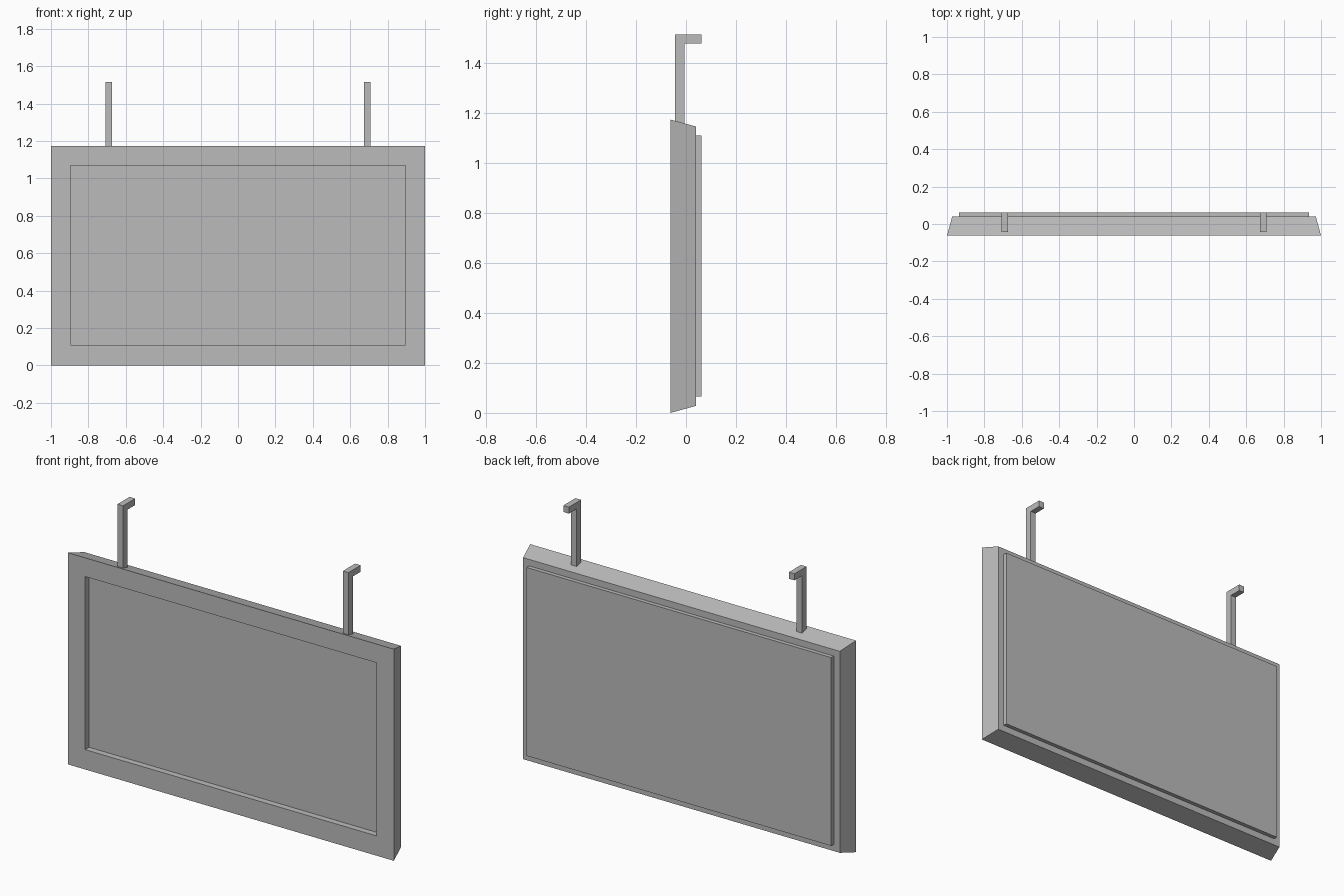
import bpy
import bmesh

if "Cube" in bpy.data.objects:
    bpy.data.objects.remove(bpy.data.objects["Cube"])

grey = bpy.data.materials.new("metal_grey")
grey.diffuse_color = (0.5, 0.5, 0.5, 1)
grey.use_nodes = True
grey.node_tree.nodes["Principled BSDF"].inputs["Base Color"].default_value = grey.diffuse_color


def finish(name, bm):
    bmesh.ops.recalc_face_normals(bm, faces=bm.faces)
    mesh = bpy.data.meshes.new(name)
    bm.to_mesh(mesh)
    bm.free()
    mesh.materials.append(grey)
    obj = bpy.data.objects.new(name, mesh)
    bpy.context.collection.objects.link(obj)
    return obj


def rect(bm, half_w, y, z0, z1):
    """Upright rectangular loop of four vertices at depth y."""
    return [bm.verts.new((x, y, z)) for x, z in
            ((-half_w, z0), (half_w, z0), (half_w, z1), (-half_w, z1))]


def bridge(bm, a, b):
    for i in range(4):
        j = (i + 1) % 4
        bm.faces.new((a[i], a[j], b[j], b[i]))


def slab(name, half_w, y0, y1, z0, z1):
    bm = bmesh.new()
    a, b = rect(bm, half_w, y0, z0, z1), rect(bm, half_w, y1, z0, z1)
    bridge(bm, a, b)
    bm.faces.new(a)
    bm.faces.new(b)
    return finish(name, bm)


# Frame: wide front rim, outer walls tapering towards the back
bm = bmesh.new()
loops = [rect(bm, *r) for r in (
    (0.895, 0.04, 0.11, 1.07),
    (0.895, -0.0625, 0.11, 1.07),
    (1.0, -0.0625, 0.0, 1.174),
    (0.972, 0.04, 0.028, 1.146))]
for i in range(4):
    bridge(bm, loops[i], loops[(i + 1) % 4])
finish("frame", bm)

# Recessed display surface and raised back cover
slab("recessed_panel", 0.895, -0.028, 0.04, 0.11, 1.07)
slab("back_cover", 0.935, 0.04, 0.0625, 0.065, 1.11)

# Hanging hooks: an L profile extruded sideways, one each side
hook_profile = ((-0.044, 1.14), (-0.006, 1.14), (-0.006, 1.478),
                (0.0625, 1.478), (0.0625, 1.514), (-0.044, 1.514))
for side, x in (("left", -0.709), ("right", 0.675)):
    bm = bmesh.new()
    face = bm.faces.new([bm.verts.new((x, y, z)) for y, z in hook_profile])
    ext = bmesh.ops.extrude_face_region(bm, geom=[face])
    new = [v for v in ext["geom"] if isinstance(v, bmesh.types.BMVert)]
    bmesh.ops.translate(bm, verts=new, vec=(0.034, 0, 0))
    finish("hanging_hook_" + side, bm)
